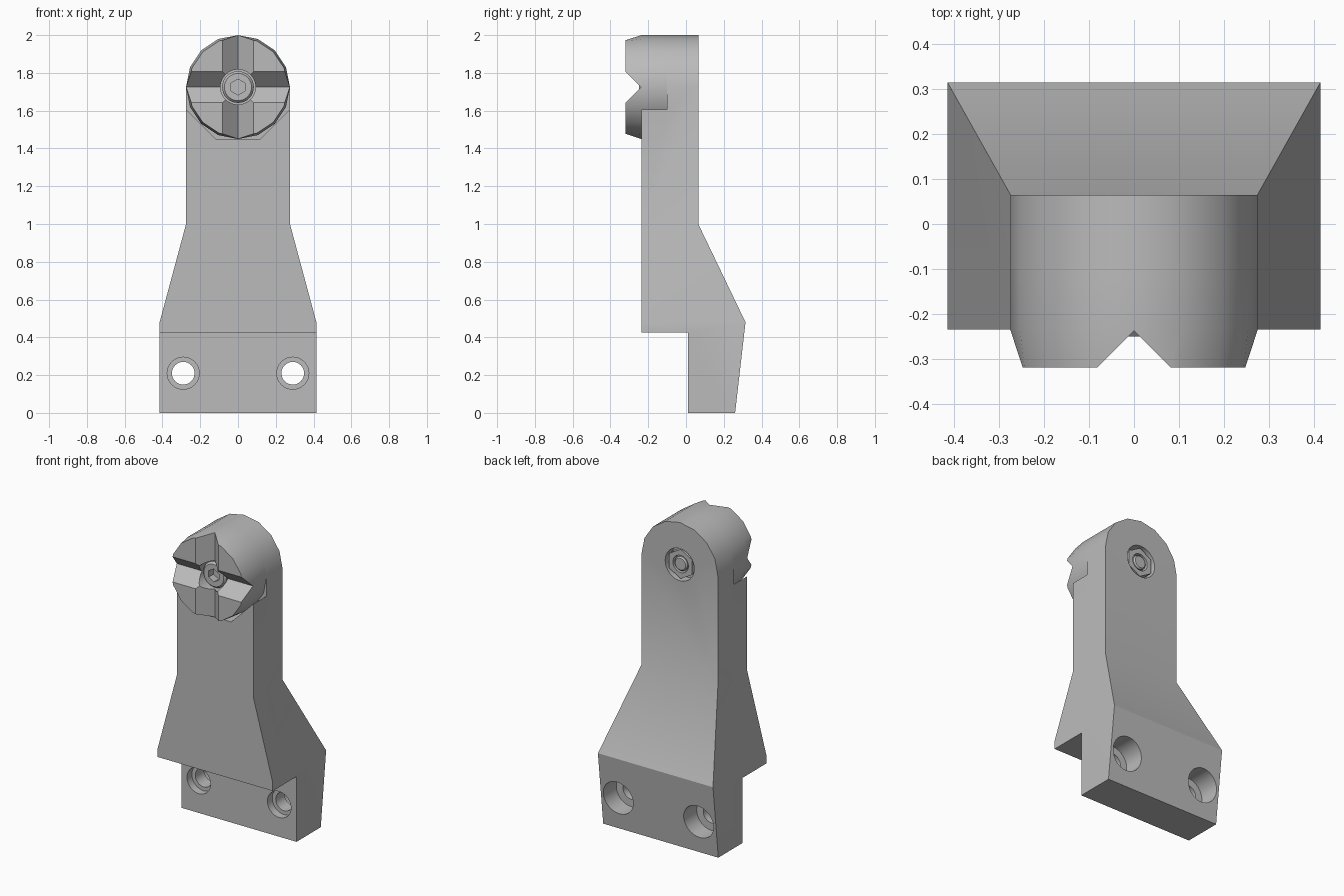
import bpy, bmesh
from math import pi, sin, cos, radians

if "Cube" in bpy.data.objects:
    bpy.data.objects.remove(bpy.data.objects["Cube"])

HEAD_Z = 1.725      # height of the clamp axis
R = 0.275           # head radius and half width of the neck

grey = bpy.data.materials.new("plain grey")
grey.use_nodes = True
COLOUR = (0.5, 0.5, 0.5, 1)
grey.diffuse_color = COLOUR
grey.node_tree.nodes["Principled BSDF"].inputs["Base Color"].default_value = COLOUR


def loft(name, rings):
    """Closed solid through rings that have equal point counts."""
    bm = bmesh.new()
    loops = [[bm.verts.new(p) for p in ring] for ring in rings]
    n = len(loops[0])
    for a, b in zip(loops, loops[1:]):
        for i in range(n):
            j = (i + 1) % n
            bm.faces.new((a[i], a[j], b[j], b[i]))
    bm.faces.new(loops[0][::-1])
    bm.faces.new(loops[-1])
    bmesh.ops.recalc_face_normals(bm, faces=bm.faces)
    mesh = bpy.data.meshes.new(name)
    bm.to_mesh(mesh)
    bm.free()
    mesh.materials.append(grey)
    obj = bpy.data.objects.new(name, mesh)
    bpy.context.collection.objects.link(obj)
    return obj


def side_prism(name, profile, half):
    """Extrude a (y, z) profile along x."""
    return loft(name, [[(x, y, z) for y, z in profile] for x in (-half, half)])


def front_prism(name, profile, y0, y1):
    """Extrude an (x, z) profile along y."""
    return loft(name, [[(x, y, z) for x, z in profile] for y in (y0, y1)])


def rod(name, sides, rings, x=0, z=HEAD_Z, phase=0):
    """Turned solid along y from (y, radius) rings."""
    angles = [phase + 2 * pi * i / sides for i in range(sides)]
    return loft(name, [[(x + r * cos(a), y, z + r * sin(a)) for a in angles]
                       for y, r in rings])


def boolean(target, cutter, operation="DIFFERENCE"):
    mod = target.modifiers.new("cut", "BOOLEAN")
    mod.operation = operation
    mod.solver = "EXACT"
    mod.object = cutter
    bpy.context.view_layer.objects.active = target
    bpy.ops.object.modifier_apply(modifier=mod.name)
    bpy.data.objects.remove(cutter)


# Bracket body: side outline crossed with the front outline
body = side_prism("bracket_body", [(-0.235, 0.425), (0.01, 0.425), (0.01, 0), (0.26, 0),
                                   (0.315, 0.48), (0.065, 1.0), (0.065, 2.2),
                                   (-0.235, 2.2)], 0.6)
arc = [(R * cos(pi * i / 8), HEAD_Z + R * sin(pi * i / 8)) for i in range(9)]
outline = [(-R, 1.0), (-0.415, 0.48), (-0.415, -0.1),
           (0.415, -0.1), (0.415, 0.48), (R, 1.0)] + arc
boolean(body, front_prism("outline_cutter", outline, -0.5, 0.5), "INTERSECT")

# Octagonal seat for the clamp head, nut pocket in the back
boolean(body, rod("seat_cutter", 8, [(-0.5, 0.301), (-0.1, 0.301)], phase=pi / 8))
boolean(body, rod("nut_cutter", 32, [(0.0, 0.105), (0.2, 0.105)]))

# Mounting holes, stepped at both ends
for x in (-0.29, 0.29):
    steps = [(-0.2, 0.085), (0.06, 0.085), (0.06, 0.06), (0.15, 0.06),
             (0.15, 0.108), (0.5, 0.108)]
    boolean(body, rod("hole_cutter", 32, steps, x=x, z=0.21))

# Clamp head with crossed V grooves and a screw recess
head = rod("clamp_head", 16, [(-0.32, 0.264), (-0.235, R), (-0.1, R)])
vee = [(-0.238, 0), (-0.438, 0.2), (-0.438, -0.2)]
boolean(head, side_prism("groove_cutter", [(y, HEAD_Z + t) for y, t in vee], 0.5))
upright = loft("groove_cutter", [[(t, y, z) for y, t in vee] for z in (1.2, 2.3)])
boolean(head, upright)
boolean(head, rod("recess_cutter", 32, [(-0.5, 0.093), (-0.17, 0.093)]))

# Socket screw
screw = rod("screw_head", 32, [(-0.25, 0.072), (-0.236, 0.084), (-0.165, 0.084)])
boolean(screw, rod("socket_cutter", 6, [(-0.4, 0.042), (-0.2, 0.042)], phase=pi / 6))

# Nut and screw tip at the back
nut = rod("nut", 6, [(-0.005, 0.096), (0.055, 0.096)], phase=pi / 6)
boolean(nut, rod("thread_cutter", 24, [(0.02, 0.056), (0.2, 0.056)]))
tip = rod("screw_tip", 24, [(0.01, 0.046), (0.05, 0.046), (0.058, 0.038)])

for obj in (body, head, screw, nut, tip):
    bpy.ops.object.select_all(action="DESELECT")
    obj.select_set(True)
    bpy.context.view_layer.objects.active = obj
    bpy.ops.object.shade_smooth_by_angle(angle=radians(30))
